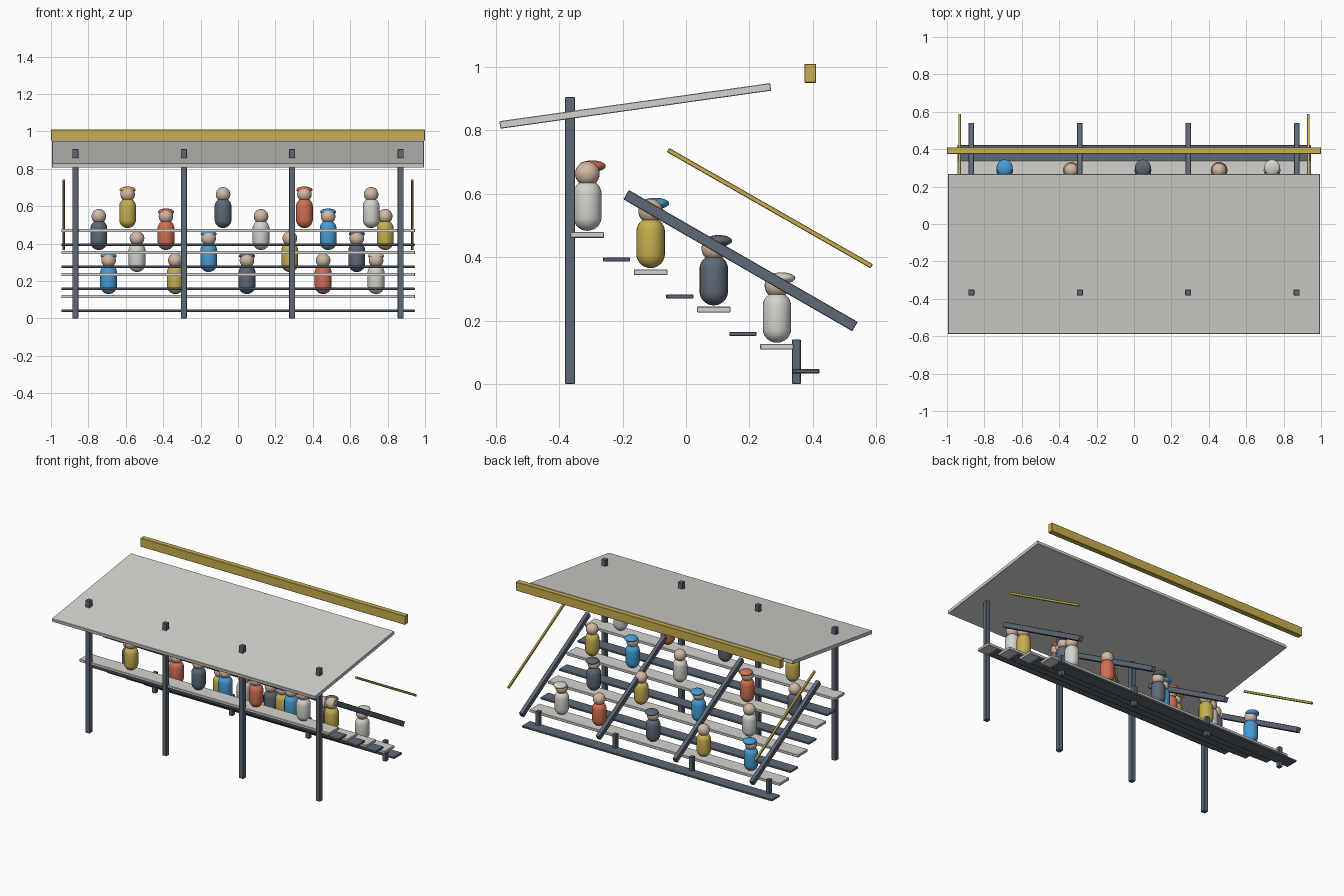
import bpy
import bmesh
import math
from mathutils import Matrix

cube = bpy.data.objects.get("Cube")
if cube:
    bpy.data.objects.remove(cube, do_unlink=True)


def material(name, rgb):
    mat = bpy.data.materials.new(name)
    mat.use_nodes = True
    mat.diffuse_color = (*rgb, 1)
    bsdf = mat.node_tree.nodes["Principled BSDF"]
    bsdf.inputs["Base Color"].default_value = (*rgb, 1)
    bsdf.inputs["Roughness"].default_value = 0.7
    return mat


STEEL = material("slate steel", (0.11, 0.14, 0.18))
WHITE = material("off white", (0.66, 0.65, 0.62))
GOLD = material("gold", (0.58, 0.43, 0.08))
BLUE = material("sky blue", (0.06, 0.34, 0.68))
CORAL = material("coral", (0.63, 0.16, 0.09))
SKIN = material("skin", (0.64, 0.48, 0.37))


def make_object(name, bm, mat):
    mesh = bpy.data.meshes.new(name)
    bm.to_mesh(mesh)
    bm.free()
    mesh.materials.append(mat)
    obj = bpy.data.objects.new(name, mesh)
    bpy.context.collection.objects.link(obj)
    return obj


def box(name, centre, size, mat, tilt=0.0):
    bm = bmesh.new()
    bmesh.ops.create_cube(bm, size=1, matrix=Matrix.Diagonal((*size, 1)))
    obj = make_object(name, bm, mat)
    obj.location = centre
    obj.rotation_euler.x = tilt
    bevel = obj.modifiers.new("soft edges", "BEVEL")
    bevel.width = 0.002
    bevel.segments = 1
    return obj


def sloped_bar(name, x, start, end, width, depth, mat):
    """Box running between two (y, z) points."""
    dy, dz = end[0] - start[0], end[1] - start[1]
    centre = (x, (start[0] + end[0]) / 2, (start[1] + end[1]) / 2)
    return box(name, centre, (width, math.hypot(dy, dz), depth), mat, math.atan2(dz, dy))


def rounded(name, centre, radii, mat, stretch=0.0):
    """Smooth ellipsoid, or a capsule when its halves are pulled apart."""
    bm = bmesh.new()
    bmesh.ops.create_uvsphere(bm, u_segments=24, v_segments=15, radius=1)
    for v in bm.verts:
        side = math.copysign(stretch, v.co.z)
        v.co = (v.co.x * radii[0], v.co.y * radii[1], v.co.z * radii[2] + side)
    for f in bm.faces:
        f.smooth = True
    obj = make_object(name, bm, mat)
    obj.location = centre
    return obj


# Roof and the long beam beyond its raised edge
sloped_bar("roof", 0, (-0.587, 0.817), (0.267, 0.937), 1.99, 0.024, WHITE)
box("fascia_beam", (0, 0.392, 0.98), (2, 0.036, 0.06), GOLD)

# Frame: tall columns, short posts and sloping rakers in four bays
for i, x in enumerate((-0.87, -0.29, 0.29, 0.87), 1):
    box(f"column_{i}", (x, -0.366, 0.4525), (0.032, 0.032, 0.905), STEEL)
    box(f"short_post_{i}", (x, 0.348, 0.07), (0.028, 0.028, 0.14), STEEL)
    sloped_bar(f"raker_{i}", x, (-0.189, 0.597), (0.533, 0.181), 0.028, 0.034, STEEL)

# Side handrails
for side, x in (("right", -0.932), ("left", 0.932)):
    sloped_bar(f"handrail_{side}", x, (-0.057, 0.738), (0.586, 0.371), 0.015, 0.015, GOLD)


# Spectators, all looking towards the rear
def spectator(label, x, y, seat_z, mat, capped):
    rounded(f"body_{label}", (x, y, seat_z + 0.093), (0.045, 0.045, 0.045), mat, 0.035)
    rounded(f"head_{label}", (x, y, seat_z + 0.193), (0.039, 0.039, 0.039), SKIN)
    if capped:
        rounded(f"cap_{label}", (x, y + 0.015, seat_z + 0.217), (0.043, 0.043, 0.018), mat)


# Each row: whether the first spectator wears a cap, then place and colour
ROWS = (
    (True, ((-0.59, GOLD), (-0.08, STEEL), (0.355, CORAL), (0.712, WHITE))),
    (False, ((-0.744, STEEL), (-0.385, CORAL), (0.123, WHITE), (0.482, BLUE), (0.787, GOLD))),
    (False, ((-0.54, WHITE), (-0.157, BLUE), (0.277, GOLD), (0.635, STEEL))),
    (True, ((-0.692, BLUE), (-0.335, GOLD), (0.048, STEEL), (0.455, CORAL), (0.738, WHITE))),
)
for r, (first_capped, people) in enumerate(ROWS):
    y = -0.311 + 0.1993 * r
    z = 0.47 - 0.1177 * r
    box(f"seat_{r + 1}", (0, y, z), (1.89, 0.106, 0.018), WHITE)
    box(f"tread_{r + 1}", (0, y + 0.092, z - 0.077), (1.89, 0.086, 0.013), STEEL)
    for p, (x, mat) in enumerate(people):
        spectator(f"{r + 1}_{p + 1}", x, y, z, mat, (p % 2 == 0) == first_capped)
